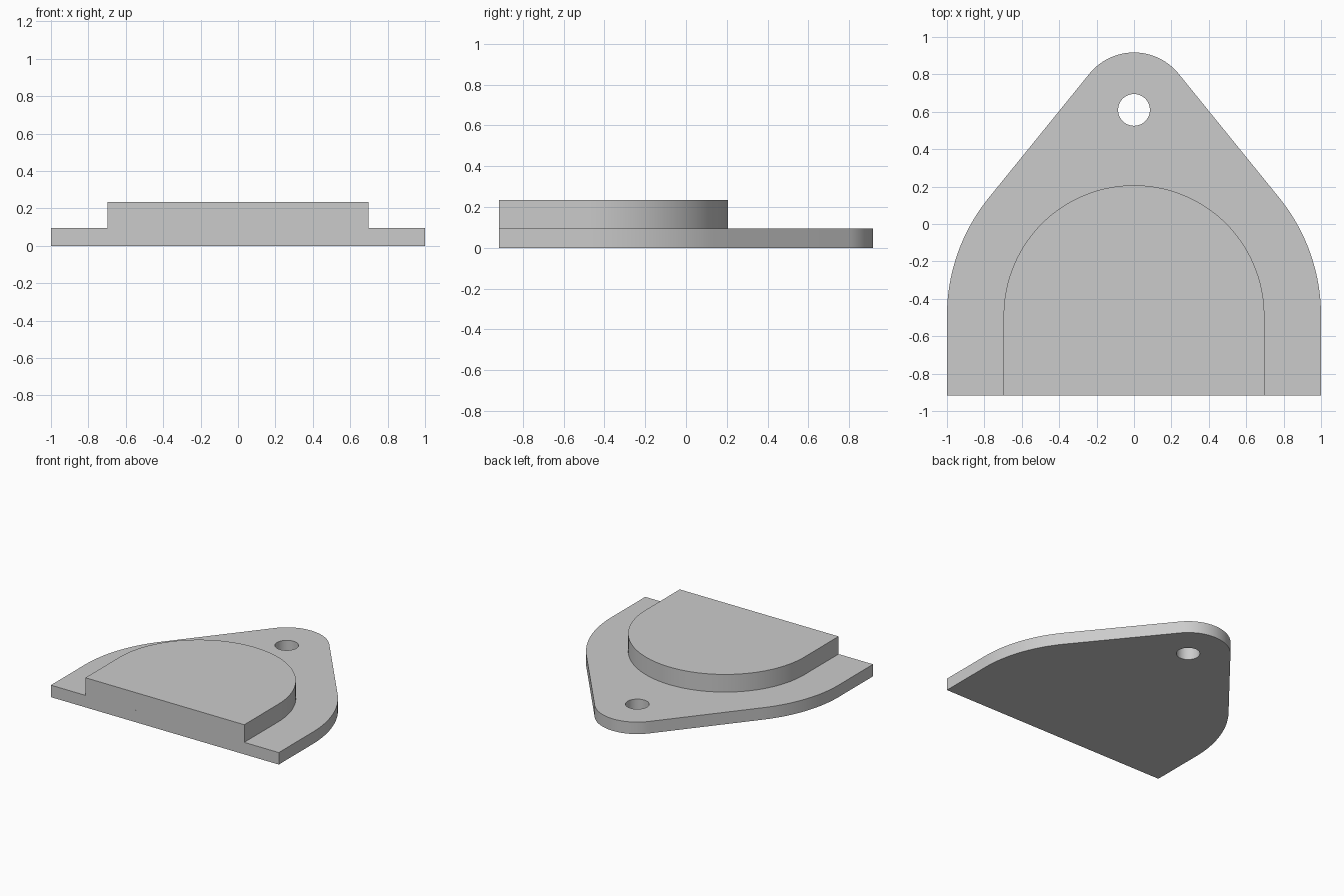
import bpy
import bmesh
from math import asin, cos, sin, pi

cube = bpy.data.objects.get("Cube")
if cube:
    bpy.data.objects.remove(cube, do_unlink=True)

FRONT_Y = -0.917
ARC_Y, BASE_R, BOSS_R = -0.49, 1.0, 0.697
LUG_Y, LUG_R, HOLE_R = 0.61, 0.307, 0.085
BASE_Z, TOP_Z = 0.095, 0.235

grey = bpy.data.materials.new("light grey")
grey.use_nodes = True
grey.diffuse_color = (0.6, 0.6, 0.6, 1)
grey.node_tree.nodes["Principled BSDF"].inputs["Base Color"].default_value = grey.diffuse_color


def arc(cy, r, start, end, steps):
    angles = [start + (end - start) * i / steps for i in range(steps + 1)]
    return [(r * cos(a), cy + r * sin(a)) for a in angles]


def plate(name, loops, z0, z1):
    """Fill closed outlines (inner ones become holes) and extrude upward."""
    bm = bmesh.new()
    edges = []
    for loop in loops:
        verts = [bm.verts.new((x, y, z0)) for x, y in loop]
        edges += [bm.edges.new((v, verts[i - 1])) for i, v in enumerate(verts)]
    bmesh.ops.triangle_fill(bm, edges=edges, use_beauty=True)
    side = bmesh.ops.extrude_face_region(bm, geom=bm.faces[:], use_keep_orig=True)
    top = [g for g in side["geom"] if isinstance(g, bmesh.types.BMVert)]
    bmesh.ops.translate(bm, verts=top, vec=(0, 0, z1 - z0))
    bmesh.ops.dissolve_limit(bm, angle_limit=0.001, verts=bm.verts[:], edges=bm.edges[:])
    bmesh.ops.recalc_face_normals(bm, faces=bm.faces[:])
    mesh = bpy.data.meshes.new(name)
    bm.to_mesh(mesh)
    bm.free()
    mesh.materials.append(grey)
    obj = bpy.data.objects.new(name, mesh)
    bpy.context.collection.objects.link(obj)
    bpy.ops.object.select_all(action="DESELECT")
    obj.select_set(True)
    bpy.context.view_layer.objects.active = obj
    bpy.ops.object.shade_smooth_by_angle(angle=pi / 6)


# Base plate: wide arc joined to the narrow lug arc by straight tangents
t = asin((BASE_R - LUG_R) / (LUG_Y - ARC_Y))
outline = [(-BASE_R, FRONT_Y), (BASE_R, FRONT_Y)]
outline += arc(ARC_Y, BASE_R, 0, t, 24)
outline += arc(LUG_Y, LUG_R, t, pi - t, 48)
outline += arc(ARC_Y, BASE_R, pi - t, pi, 24)
hole = arc(LUG_Y, HOLE_R, 0, 2 * pi, 48)[:-1]
plate("base_plate", [outline, hole], 0, BASE_Z)

# Raised arched pad, flush with the front edge
pad = [(-BOSS_R, FRONT_Y), (BOSS_R, FRONT_Y)] + arc(ARC_Y, BOSS_R, 0, pi, 72)
plate("raised_pad", [pad], BASE_Z, TOP_Z)
